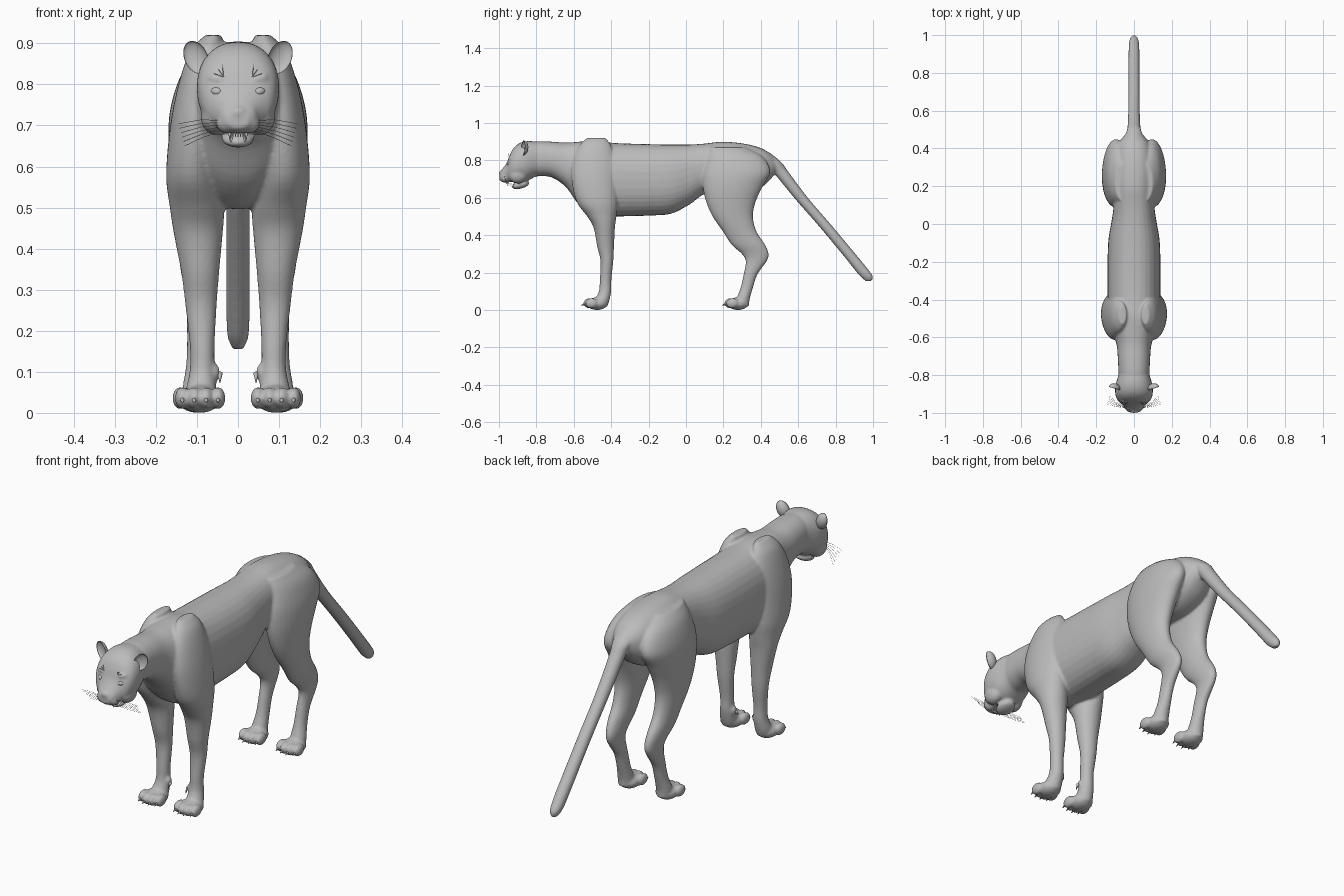
import bpy
import bmesh
import math
from mathutils import Matrix, Vector, Euler

if "Cube" in bpy.data.objects:
    bpy.data.objects.remove(bpy.data.objects["Cube"], do_unlink=True)


def material(name, value):
    mat = bpy.data.materials.new(name)
    mat.use_nodes = True
    colour = (value, value, value, 1)
    mat.diffuse_color = colour
    mat.node_tree.nodes["Principled BSDF"].inputs["Base Color"].default_value = colour
    return mat


fur = material("grey_fur", 0.5)
ivory = material("pale_teeth", 0.8)


def link(name, data, mat):
    obj = bpy.data.objects.new(name, data)
    bpy.context.scene.collection.objects.link(obj)
    data.materials.append(mat)
    return obj


def bake(obj):
    """Turn curves and modifiers into a plain smooth mesh."""
    bpy.ops.object.select_all(action="DESELECT")
    obj.select_set(True)
    bpy.context.view_layer.objects.active = obj
    bpy.ops.object.convert(target="MESH")
    for poly in obj.data.polygons:
        poly.use_smooth = True


def finish(name, bm, mat):
    bmesh.ops.recalc_face_normals(bm, faces=bm.faces)
    mesh = bpy.data.meshes.new(name)
    bm.to_mesh(mesh)
    bm.free()
    for poly in mesh.polygons:
        poly.use_smooth = True
    return link(name, mesh, mat)


def spline_rows(rows, steps=5):
    """Smoothly interpolate section rows."""
    out = []
    for i in range(len(rows) - 1):
        quad = [rows[max(i - 1, 0)], rows[i], rows[i + 1], rows[min(i + 2, len(rows) - 1)]]
        for k in range(steps):
            t = k / steps
            out.append([b + t / 2 * (c - a + t * (2 * a - 5 * b + 4 * c - d
                        + t * (3 * (b - c) + d - a))) for a, b, c, d in zip(*quad)])
    return out + [list(rows[-1])]


def skin(bm, rings):
    loops = [[bm.verts.new(p) for p in ring] for ring in rings]
    for low, high in zip(loops, loops[1:]):
        for j in range(len(low)):
            bm.faces.new((low[j - 1], low[j], high[j], high[j - 1]))
    bm.faces.new(loops[0])
    bm.faces.new(loops[-1])


ANGLES = [math.tau * k / 32 for k in range(32)]


def soft(v):
    return math.copysign(abs(v) ** 0.88, v)


def loft_along(bm, rows):
    """Rows: y, top, bottom, half width."""
    skin(bm, [[(w * soft(math.cos(a)), y, (top + low) / 2 + (top - low) / 2 * soft(math.sin(a)))
               for a in ANGLES] for y, top, low, w in spline_rows(rows)])


def loft_down(bm, rows, side=1):
    """Rows: z, centre x, centre y, x radius, y radius."""
    skin(bm, [[(side * (x + rx * math.cos(a)), y + ry * math.sin(a), z)
               for a in ANGLES] for z, x, y, rx, ry in spline_rows(rows)])


def ball(bm, centre, radii, turn=(0, 0, 0)):
    mat = Matrix.LocRotScale(Vector(centre), Euler(turn), Vector(radii))
    bmesh.ops.create_uvsphere(bm, u_segments=24, v_segments=16, radius=1, matrix=mat)


def spike(bm, centre, radius, length, pitch):
    mat = Matrix.LocRotScale(Vector(centre), Euler((math.radians(pitch), 0, 0)), None)
    bmesh.ops.create_cone(bm, cap_ends=True, segments=8, radius1=radius,
                          radius2=radius / 8, depth=length, matrix=mat)


torso = [(-.86, .88, .72, .06), (-.8, .9, .715, .08), (-.72, .9, .71, .085),
         (-.64, .895, .655, .092), (-.57, .9, .56, .115), (-.48, .905, .5, .135),
         (-.38, .893, .5, .14), (-.2, .887, .505, .14), (-.08, .885, .515, .135),
         (.02, .885, .565, .118), (.1, .89, .62, .108), (.2, .9, .62, .11),
         (.32, .888, .62, .11), (.41, .862, .66, .09), (.47, .82, .72, .05),
         (.49, .8, .75, .02)]
head = [(-.74, .885, .73, .07), (-.8, .9, .715, .083), (-.85, .903, .69, .097),
        (-.89, .892, .685, .1), (-.92, .868, .685, .094), (-.94, .835, .685, .082),
        (-.955, .795, .685, .064), (-.97, .77, .682, .05), (-.985, .75, .685, .042),
        (-.997, .73, .693, .026)]
foreleg = [(.92, .06, -.48, .02, .05), (.88, .075, -.485, .042, .085),
           (.8, .09, -.49, .055, .115), (.7, .105, -.49, .06, .122),
           (.58, .11, -.475, .065, .11), (.5, .1, -.45, .066, .078),
           (.44, .097, -.437, .06, .057), (.34, .092, -.43, .046, .045),
           (.26, .09, -.423, .038, .034), (.16, .087, -.43, .03, .031),
           (.1, .087, -.433, .031, .033), (.05, .09, -.45, .038, .04),
           (.02, .09, -.46, .034, .04)]
hindleg = [(.87, .06, .22, .04, .1), (.82, .08, .26, .06, .15), (.74, .095, .27, .07, .18),
           (.66, .1, .25, .07, .16), (.58, .103, .24, .062, .133), (.5, .105, .25, .052, .108),
           (.42, .105, .287, .043, .09), (.35, .103, .333, .037, .09), (.3, .1, .37, .03, .072),
           (.26, .1, .375, .026, .056), (.19, .098, .345, .026, .037),
           (.12, .098, .325, .028, .033), (.06, .1, .305, .035, .036), (.02, .1, .297, .034, .04)]
tail = [(.84, 0, .42, .03, .03), (.79, 0, .46, .045, .05), (.74, 0, .505, .035, .042),
        (.6, 0, .615, .03, .037), (.45, 0, .745, .029, .036), (.3, 0, .87, .029, .036),
        (.22, 0, .935, .028, .037), (.18, 0, .965, .024, .034), (.155, 0, .977, .012, .016)]

body = bmesh.new()
claws = bmesh.new()
teeth = bmesh.new()


def paw(side, x, y):
    """Pad, four toes and their claws."""
    ball(body, (side * x, y, .034), (.05, .055, .034))
    for k in (-1.5, -.5, .5, 1.5):
        tx = side * x + k * .029
        ty = y - .045 + abs(k) * .01
        ball(body, (tx, ty, .036), (.018, .034, .027))
        spike(claws, (tx, ty - .033, .03), .008, .026, 112)


loft_along(body, torso)
loft_along(body, head)
loft_down(body, tail)

for side in (1, -1):
    loft_down(body, foreleg, side)
    loft_down(body, hindleg, side)
    paw(side, .092, -.475)
    paw(side, .098, .278)
    # dew claw
    ball(body, (side * .056, -.435, .098), (.012, .016, .022))
    spike(claws, (side * .044, -.445, .085), .007, .028, 150)
    # muzzle, cheek and brow
    ball(body, (side * .025, -.962, .706), (.029, .03, .026))
    ball(body, (side * .055, -.9, .722), (.036, .05, .045))
    ball(body, (side * .046, -.93, .812), (.03, .02, .013), (0, side * -.25, 0))
    # upper and lower fangs
    spike(teeth, (side * .02, -.953, .676), .005, .026, 180)
    spike(teeth, (side * .016, -.922, .67), .004, .022, 0)

# nose and lower jaw
ball(body, (0, -.985, .733), (.021, .017, .014))
ball(body, (0, -.885, .668), (.04, .048, .019), (.25, 0, 0))
# front teeth
for k in range(-2, 3):
    spike(teeth, (k * .006, -.962, .679), .003, .016, 180)

body_obj = finish("body", body, fur)
fuse = body_obj.modifiers.new("fuse", "REMESH")
fuse.mode = "VOXEL"
fuse.voxel_size = 0.006
relax = body_obj.modifiers.new("relax", "SMOOTH")
relax.factor = 0.5
relax.iterations = 5
bake(body_obj)
finish("claws", claws, fur)
finish("teeth", teeth, ivory)

# cupped ears and eyes
for side, label in ((1, "left"), (-1, "right")):
    ear = bmesh.new()
    bmesh.ops.create_uvsphere(ear, u_segments=28, v_segments=18, radius=1)
    place = Matrix.LocRotScale(Vector((side * .1, -.862, .866)),
                               Euler((0, side * .45, side * .3)), Vector((.029, .028, .042)))
    for v in ear.verts:
        if v.co.y < 0:
            v.co.y *= -.55
        v.co.y -= .35
    ear.transform(place)
    finish(label + "_ear", ear, fur)

    eye = bmesh.new()
    ball(eye, (side * .05, -.938, .782), (.018, .019, .013), (0, side * -.15, 0))
    finish(label + "_eye", eye, fur)


# whiskers on the lip and brow
hairs = bpy.data.curves.new("whiskers", "CURVE")
hairs.dimensions = "3D"
hairs.bevel_depth = 0.0006
hairs.bevel_resolution = 0


def hair(points):
    line = hairs.splines.new("POLY")
    line.points.add(len(points) - 1)
    for point, co in zip(line.points, points):
        point.co = (*co, 1)


for side in (1, -1):
    for k in range(6):
        drop = k * .009
        hair([(side * .035, -.975, .712 - drop / 2),
              (side * .09, -.968 + drop / 2, .714 - drop),
              (side * (.145 - drop / 3), -.955 + drop, .704 - drop * 1.2)])
    for k in range(3):
        hair([(side * .035, -.945, .818),
              (side * (.038 + k * .01), -.95, .848 - k * .011)])
whiskers = link("whiskers", hairs, fur)
bake(whiskers)
